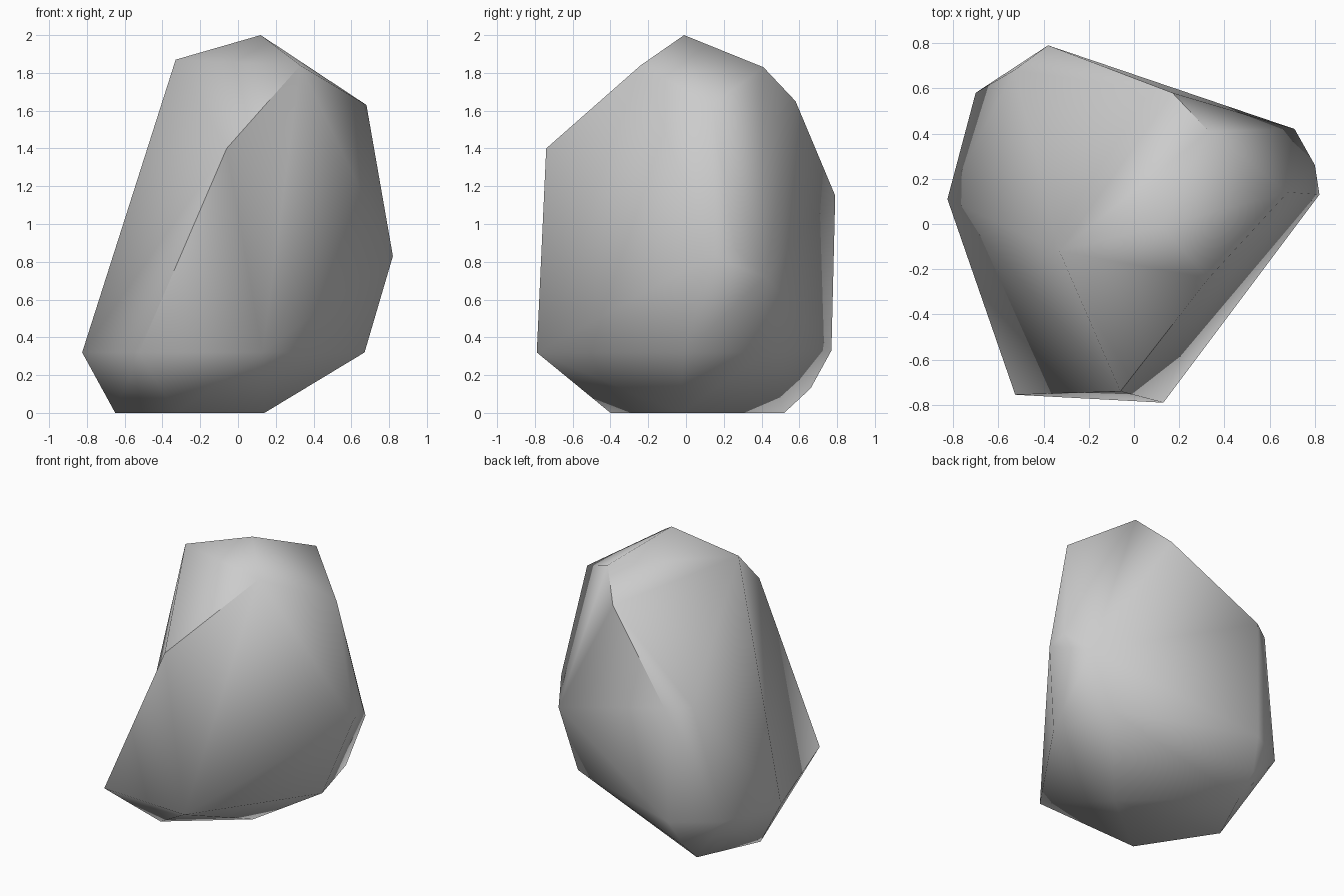
import bpy, bmesh, math
from mathutils import Vector

cube = bpy.data.objects.get("Cube")
if cube:
    bpy.data.objects.remove(cube, do_unlink=True)

# Stone colour
stone = bpy.data.materials.new("stone_grey")
stone.use_nodes = True
grey = (0.6, 0.6, 0.6, 1)
stone.diffuse_color = grey
stone.node_tree.nodes["Principled BSDF"].inputs["Base Color"].default_value = grey

# Main corners of the boulder, from the peak to the base
brow, crown = (-.06, -.74, 1.4), (-.33, -.12, 1.87)
side_toe, front_toe = (-.825, .11, .32), (-.525, -.755, .32)
upper = [(.12, -.01, 2), (.33, .41, 1.83), brow, crown,
         (.33, -.24, 1.84), (.68, .14, 1.63), (.17, .58, 1.65)]
middle = [(-.38, .79, 1.15), (-.53, .68, 1.15), (.82, .13, .83),
          (.8, .26, .87), (.71, .42, .72)]
lower = [side_toe, front_toe, (.13, -.79, .32), (.67, -.01, .32),
         (.55, .43, .32), (-.4, .77, .33), (-.7, .58, .34), (-.45, .66, .13)]
base = [(-.65, .09, 0), (-.33, -.4, 0), (.14, -.03, 0), (-.45, .52, 0)]

# Wrap the corners in flat facets
bm = bmesh.new()
for p in upper + middle + lower + base:
    bm.verts.new(p)
bmesh.ops.convex_hull(bm, input=bm.verts[:])
bmesh.ops.delete(bm, geom=[v for v in bm.verts if not v.link_faces], context="VERTS")


def corner(p):
    return min(bm.verts, key=lambda v: (v.co - Vector(p)).length)


# Fold the front flank inwards, from the brow to the side toe
fold = bm.edges.get((corner(crown), corner(front_toe)))
if fold:
    tips = {v for f in fold.link_faces for v in f.verts}
    if tips == {corner(p) for p in (crown, front_toe, brow, side_toe)}:
        bmesh.utils.edge_rotate(fold, True)
bmesh.ops.recalc_face_normals(bm, faces=bm.faces[:])

mesh = bpy.data.meshes.new("boulder")
bm.to_mesh(mesh)
bm.free()
mesh.materials.append(stone)
boulder = bpy.data.objects.new("boulder", mesh)
bpy.context.collection.objects.link(boulder)

# Soft facets with the strongest creases kept
bpy.ops.object.select_all(action="DESELECT")
boulder.select_set(True)
bpy.context.view_layer.objects.active = boulder
bpy.ops.object.shade_smooth_by_angle(angle=math.radians(60))
